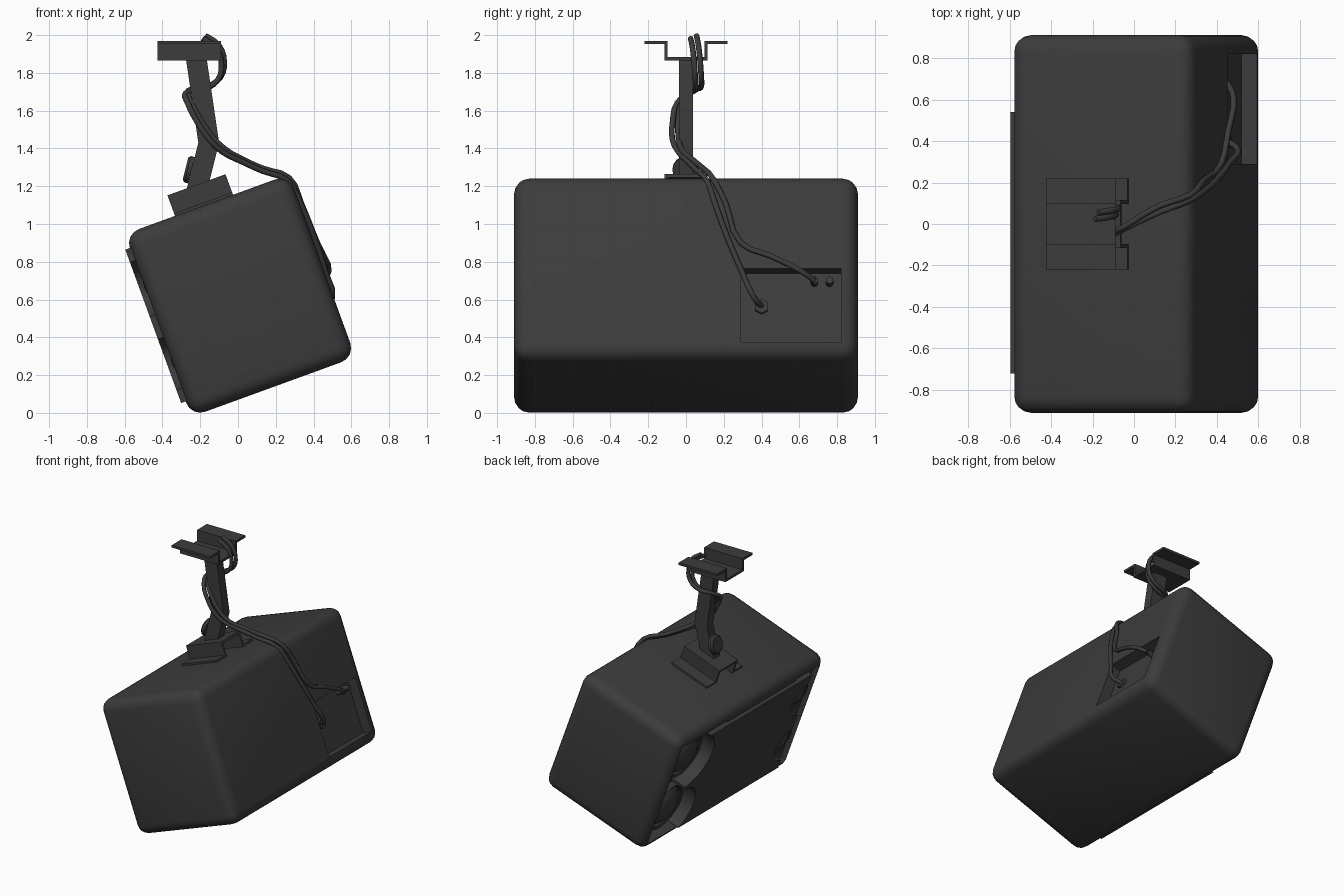
import bpy, bmesh, math
from mathutils import Matrix, Vector

if "Cube" in bpy.data.objects:
    bpy.data.objects.remove(bpy.data.objects["Cube"])

TILT = Matrix.Rotation(math.radians(-20), 4, 'Y')   # cabinet frame
FLAT = Matrix.Identity(4)
mat = bpy.data.materials.new("dark_grey")
mat.diffuse_color = (0.045, 0.045, 0.045, 1)
mat.use_nodes = True
mat.node_tree.nodes["Principled BSDF"].inputs["Base Color"].default_value = mat.diffuse_color


def finish(name, bm, frame=FLAT, smooth=True):
    bmesh.ops.recalc_face_normals(bm, faces=bm.faces[:])
    bm.transform(frame)
    me = bpy.data.meshes.new(name)
    bm.to_mesh(me)
    bm.free()
    me.materials.append(mat)
    ob = bpy.data.objects.new(name, me)
    bpy.context.collection.objects.link(ob)
    if smooth:
        shade(ob)
    return ob


def shade(ob):
    bpy.ops.object.select_all(action='DESELECT')
    ob.select_set(True)
    bpy.context.view_layer.objects.active = ob
    bpy.ops.object.shade_smooth_by_angle(angle=math.radians(35))


def box(name, lo, hi, frame=FLAT, bevel=0, segs=3):
    bm = bmesh.new()
    bmesh.ops.create_cube(bm, size=1)
    for v in bm.verts:
        v.co = Vector([(l + h) / 2 + c * (h - l) for l, h, c in zip(lo, hi, v.co)])
    if bevel:
        bmesh.ops.bevel(bm, geom=bm.edges[:], offset=bevel, segments=segs,
                        profile=0.5, affect='EDGES')
    return finish(name, bm, frame)


def prism(name, pts, axis, a, b, frame=FLAT):
    """Extrude a 2D outline along x or y from a to b."""
    bm = bmesh.new()
    put = (lambda p: (a, p[0], p[1])) if axis == 'x' else (lambda p: (p[0], a, p[1]))
    face = bm.faces.new([bm.verts.new(put(p)) for p in pts])
    new = bmesh.ops.extrude_face_region(bm, geom=[face])['geom']
    step = (b - a, 0, 0) if axis == 'x' else (0, b - a, 0)
    bmesh.ops.translate(bm, vec=step, verts=[g for g in new if isinstance(g, bmesh.types.BMVert)])
    return finish(name, bm, frame)


def lathe(name, prof, centre, axis, frame=FLAT, n=32):
    """Revolve (radius, height) points about an axis through centre."""
    bm = bmesh.new()
    rings = [[bm.verts.new((r * math.cos(2 * math.pi * i / n), r * math.sin(2 * math.pi * i / n), h))
              for i in range(n)] for r, h in prof]
    for p, q in zip(rings, rings[1:]):
        for i in range(n):
            bm.faces.new((p[i], p[(i + 1) % n], q[(i + 1) % n], q[i]))
    bm.faces.new(rings[0])
    bm.faces.new(rings[-1])
    rot = Vector((0, 0, 1)).rotation_difference(Vector(axis)).to_matrix().to_4x4()
    bm.transform(Matrix.Translation(centre) @ rot)
    return finish(name, bm, frame)


def hat(y1, y2, z1, z2, t):
    """Top-hat bracket section; z1 crown, z2 flange."""
    s = 1 if z2 > z1 else -1
    half = [(y1 - t, z1 + s * t), (y1 - t, z2), (y2, z2), (y2, z2 - s * t),
            (y1, z2 - s * t), (y1, z1)]
    return half + [(-y, z) for y, z in reversed(half)]


# cabinet with rear connector niche and front speaker recesses
cab = box("cabinet", (-0.24, -0.91, 0.065), (0.685, 0.91, 1.094), TILT, 0.08, 4)
cutters = [((0.605, 0.29, 0.15), (0.8, 0.82, 0.565)),
           ((-0.4, 0.30, 0.135), (-0.14, 0.86, 1.03)),
           ((-0.4, -0.86, 0.135), (-0.19, -0.55, 1.03))]
for lo, hi in cutters:
    c = box("cutter", lo, hi, TILT)
    c.hide_render = True
    m = cab.modifiers.new("cut", 'BOOLEAN')
    m.operation, m.solver, m.object = 'DIFFERENCE', 'EXACT', c
    bpy.context.view_layer.objects.active = cab
    bpy.ops.object.modifier_apply(modifier=m.name)
    bpy.data.objects.remove(c)
shade(cab)

# front panel, scalloped around the drivers
WOOF, TWEET = (0.82, 0.34), (0.79, 0.37)


def edge(w, centres, radius):
    d = min(abs(w - c) for c in centres)
    return math.sqrt(max(0, radius ** 2 - d ** 2))


ws = [0.152 + 0.864 * i / 48 for i in range(49)]
outline = [(0.65 - edge(w, WOOF, 0.225), w) for w in ws]
outline += [(-0.72 + edge(w, TWEET, 0.14), w) for w in reversed(ws)]
prism("front_panel", outline, 'x', -0.265, -0.13, TILT)

# drivers: rolled surround, cone and dust cap
for label, y, centres, u, r in (("woofer", 0.65, WOOF, -0.135, 0.205),
                                ("tweeter", -0.72, TWEET, -0.185, 0.125)):
    prof = [(r, 0), (r, .12 * r), (.93 * r, .22 * r), (.84 * r, .18 * r), (.8 * r, .08 * r),
            (.78 * r, .1 * r), (.65 * r, .24 * r), (.45 * r, .35 * r), (.22 * r, .41 * r), (.01 * r, .43 * r)]
    for i, w in enumerate(centres):
        lathe(f"{label}_{i + 1}", prof, (u, y, w), (-1, 0, 0), TILT)

# rear connectors
for name, y, w, r, h, n in (("power_socket", 0.40, 0.375, 0.04, 0.02, 6),
                            ("terminal_1", 0.68, 0.51, 0.02, 0.05, 12),
                            ("terminal_2", 0.76, 0.51, 0.02, 0.05, 12)):
    lathe(name, [(r, -0.01), (r, h)], (0.605, y, w), (1, 0, 0), TILT, n)

# ceiling and cabinet brackets
prism("ceiling_bracket", hat(0.115, 0.22, 1.866, 1.97, 0.018), 'x', -0.425, -0.09)
prism("cabinet_bracket", hat(0.115, 0.22, 1.21, 1.09, 0.018), 'x', 0.043, 0.37, TILT)

# bent post and pivot knob
prism("post", [(-0.275, 1.87), (-0.165, 1.87), (-0.10, 1.43), (-0.165, 1.17),
               (-0.275, 1.17), (-0.21, 1.43)], 'y', -0.036, 0.038)
lathe("pivot_knob", [(0.035, -0.05), (0.035, 0), (0.072, 0), (0.072, 0.02), (0.06, 0.032)],
      (-0.247, 0, 1.285), (-0.97, 0, 0.24), n=16)

# cables: from ceiling, round the post, over the cabinet edge to the connectors
top = [(-0.18, 0.04, 1.99), (-0.11, 0.05, 1.94), (-0.08, 0.06, 1.85), (-0.10, 0.065, 1.77),
       (-0.17, 0.065, 1.72), (-0.27, 0.03, 1.70), (-0.26, -0.03, 1.65), (-0.21, -0.055, 1.55),
       (-0.14, -0.055, 1.45)]
ends = {
    "signal_cable": [(-0.06, -0.02, 1.39), (0.02, 0.03, 1.345), (0.13, 0.09, 1.295), (0.27, 0.14, 1.245),
                     (0.335, 0.21, 1.11), (0.42, 0.29, 0.90), (0.455, 0.45, 0.83), (0.48, 0.61, 0.75),
                     (0.45, 0.68, 0.70)],
    "power_cable": [(-0.08, -0.04, 1.38), (0.02, 0.01, 1.33), (0.13, 0.06, 1.28), (0.26, 0.11, 1.23),
                    (0.34, 0.16, 1.09), (0.40, 0.215, 0.94), (0.465, 0.30, 0.74), (0.50, 0.36, 0.61),
                    (0.45, 0.40, 0.565)]}
for k, (name, tail) in enumerate(ends.items()):
    off = Vector((0.012, 0.026, 0.012)) * (1 - 2 * k) * 0.6
    pts = [Vector(p) + off for p in top] + [Vector(p) for p in tail]
    cu = bpy.data.curves.new(name, 'CURVE')
    cu.dimensions = '3D'
    cu.bevel_depth, cu.bevel_resolution, cu.resolution_u = 0.015, 2, 3
    cu.use_fill_caps = True
    sp = cu.splines.new('BEZIER')
    sp.bezier_points.add(len(pts) - 1)
    for bp, p in zip(sp.bezier_points, pts):
        bp.co = p
        bp.handle_left_type = bp.handle_right_type = 'AUTO'
    cu.materials.append(mat)
    bpy.context.collection.objects.link(bpy.data.objects.new(name, cu))
